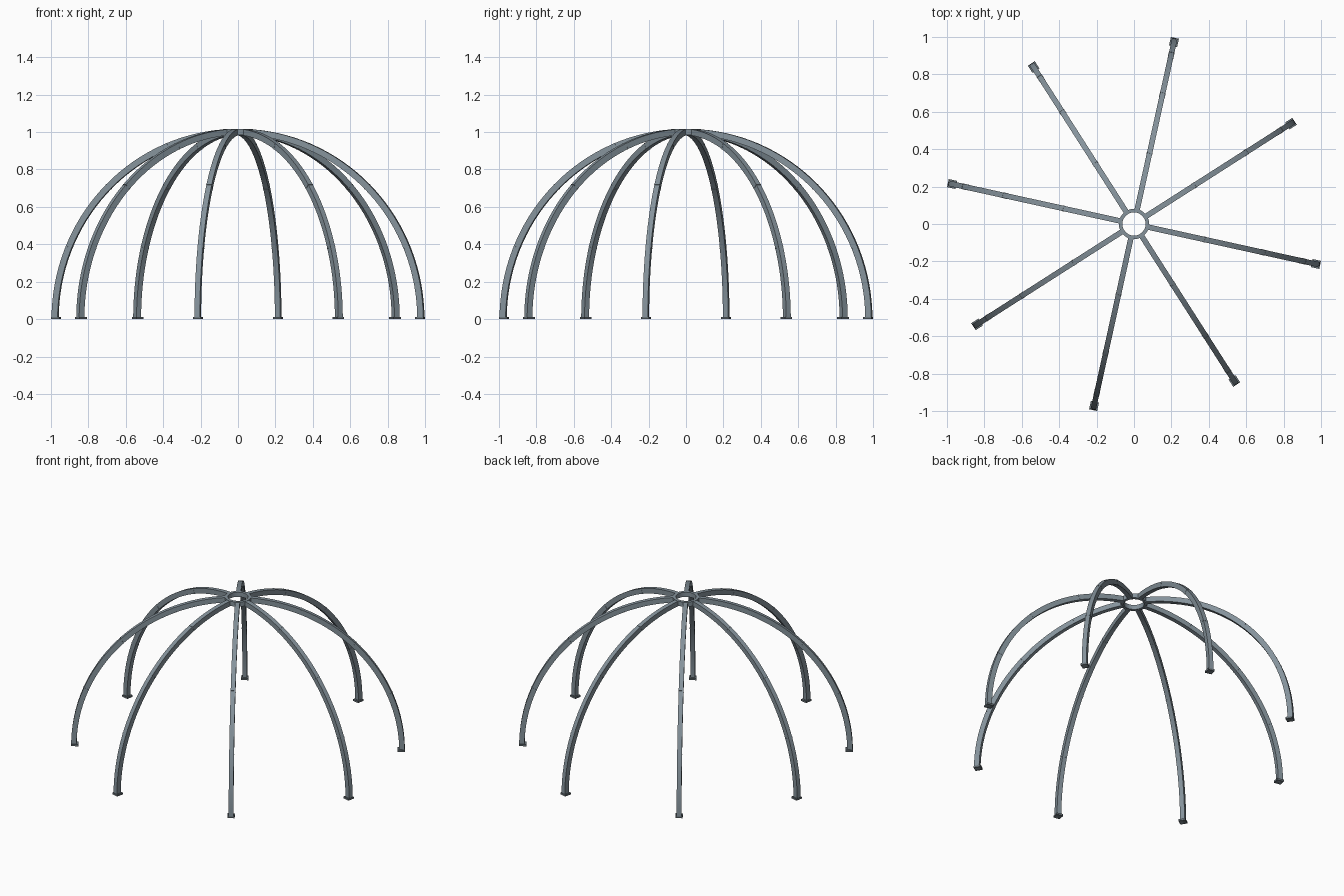
import bpy, bmesh, math
from mathutils import Matrix, Vector

if "Cube" in bpy.data.objects:
    bpy.data.objects.remove(bpy.data.objects["Cube"])

RIBS = 8
START = math.radians(32.6)   # heading of the first rib
RADIUS = 1.001               # centre line of the arches
DEPTH, WIDTH = 0.033, 0.029  # rib section


def material(name, rgb):
    m = bpy.data.materials.new(name)
    m.diffuse_color = (*rgb, 1)
    m.use_nodes = True
    m.node_tree.nodes["Principled BSDF"].inputs["Base Color"].default_value = m.diffuse_color
    return m


steel = material("slate steel", (0.235, 0.29, 0.33))
dark = material("dark steel", (0.14, 0.17, 0.19))


def finish(name, bm, mat, turn=0.0):
    bmesh.ops.recalc_face_normals(bm, faces=bm.faces[:])
    me = bpy.data.meshes.new(name)
    bm.to_mesh(me)
    bm.free()
    me.materials.append(mat)
    ob = bpy.data.objects.new(name, me)
    bpy.context.collection.objects.link(ob)
    ob.rotation_euler.z = turn
    bpy.context.view_layer.objects.active = ob
    bpy.ops.object.select_all(action='DESELECT')
    ob.select_set(True)
    bpy.ops.object.shade_smooth_by_angle(angle=math.radians(30))
    return ob


def arc_bar(bm, a0, a1, steps, depth, width):
    """Rectangular bar swept along the arch from elevation a0 to a1."""
    rows = []
    for i in range(steps + 1):
        a = a0 + (a1 - a0) * i / steps
        row = []
        for d, w in ((-1, -1), (1, -1), (1, 1), (-1, 1)):
            r = RADIUS + d * depth / 2
            row.append(bm.verts.new((r * math.cos(a), w * width / 2, r * math.sin(a))))
        rows.append(row)
    for p, q in zip(rows, rows[1:]):
        for k in range(4):
            bm.faces.new((p[k], p[(k + 1) % 4], q[(k + 1) % 4], q[k]))
    bm.faces.new(rows[0])
    bm.faces.new(rows[-1])


def ring(name, inner, outer, z0, z1, mat, n=48):
    bm = bmesh.new()
    section = ((inner, z0), (outer, z0), (outer, z1), (inner, z1))
    loops = [[bm.verts.new((r * math.cos(t), r * math.sin(t), z)) for r, z in section]
             for t in (2 * math.pi * i / n for i in range(n))]
    for i in range(n):
        p, q = loops[i], loops[(i + 1) % n]
        for k in range(4):
            bm.faces.new((p[k], p[(k + 1) % 4], q[(k + 1) % 4], q[k]))
    finish(name, bm, mat)


for i in range(RIBS):
    turn = START + i * math.tau / RIBS
    # Arched rib, running from the ground into the crown ring
    bm = bmesh.new()
    arc_bar(bm, 0.0, math.acos(0.072 / RADIUS), 32, DEPTH, WIDTH)
    finish("arch_rib", bm, steel, turn)
    # Thin splice bands at the quarter points
    bm = bmesh.new()
    for k in (1, 2, 3):
        a = k * math.pi / 8
        arc_bar(bm, a - 0.002, a + 0.002, 1, DEPTH + 0.002, WIDTH + 0.002)
    finish("splice_band", bm, steel, turn)
    # Foot plate
    bm = bmesh.new()
    bmesh.ops.create_cube(bm, size=1, matrix=Matrix.Translation(Vector((0.996, 0, 0.006)))
                          @ Matrix.Diagonal((0.046, 0.044, 0.012, 1)))
    finish("foot_plate", bm, dark, turn)

# Crown ring joining the ribs
ring("crown_ring", 0.062, 0.081, 0.985, 1.016, steel)
